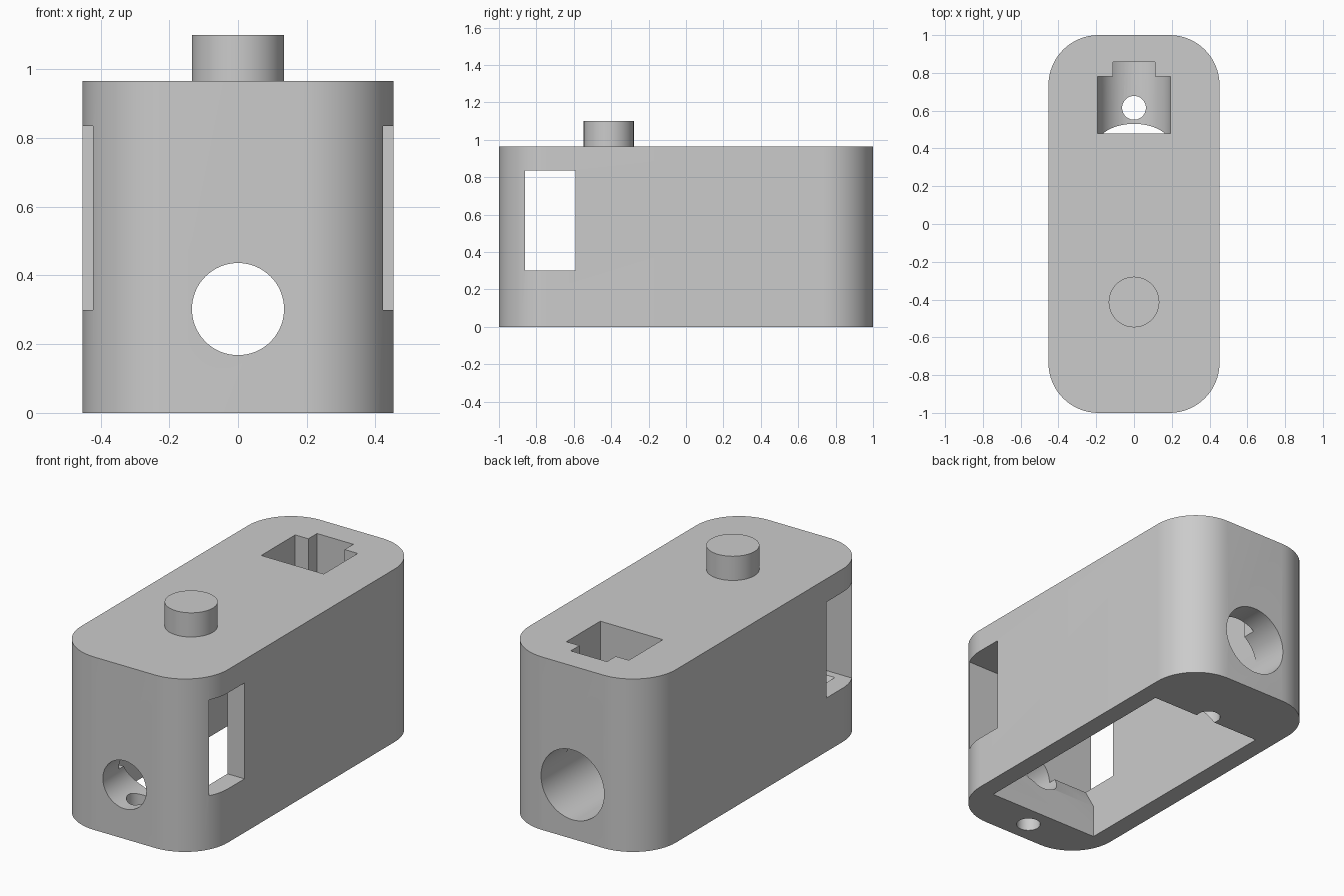
import bpy
import bmesh
import math
from mathutils import Matrix, Vector

cube = bpy.data.objects.get("Cube")
if cube:
    bpy.data.objects.remove(cube, do_unlink=True)

grey = bpy.data.materials.new("plain_grey")
grey.use_nodes = True
COLOUR = (0.6, 0.6, 0.6, 1)
grey.diffuse_color = COLOUR
grey.node_tree.nodes["Principled BSDF"].inputs["Base Color"].default_value = COLOUR


def make(name, bm):
    bmesh.ops.recalc_face_normals(bm, faces=bm.faces)
    mesh = bpy.data.meshes.new(name)
    bm.to_mesh(mesh)
    bm.free()
    mesh.materials.append(grey)
    obj = bpy.data.objects.new(name, mesh)
    bpy.context.collection.objects.link(obj)
    return obj


def prism(name, points, offset):
    """Extrude a closed outline along an offset."""
    bm = bmesh.new()
    face = bm.faces.new([bm.verts.new(p) for p in points])
    out = bmesh.ops.extrude_face_region(bm, geom=[face])
    verts = [g for g in out["geom"] if isinstance(g, bmesh.types.BMVert)]
    bmesh.ops.translate(bm, verts=verts, vec=Vector(offset))
    return make(name, bm)


def box(name, x, y, z):
    outline = [(x[0], y[0], z[0]), (x[1], y[0], z[0]), (x[1], y[1], z[0]), (x[0], y[1], z[0])]
    return prism(name, outline, (0, 0, z[1] - z[0]))


def rod(name, radius, start, end):
    """Cylinder between two points."""
    start, end = Vector(start), Vector(end)
    axis = end - start
    bm = bmesh.new()
    bmesh.ops.create_cone(bm, cap_ends=True, segments=64, radius1=radius, radius2=radius, depth=axis.length)
    turn = axis.to_track_quat("Z", "Y").to_matrix().to_4x4()
    bmesh.ops.transform(bm, verts=bm.verts, matrix=Matrix.Translation((start + end) / 2) @ turn)
    return make(name, bm)


def smooth(obj):
    bpy.ops.object.select_all(action="DESELECT")
    obj.select_set(True)
    bpy.context.view_layer.objects.active = obj
    bpy.ops.object.shade_smooth_by_angle(angle=math.radians(30))


# Rounded outer shell
HALF_X, HALF_Y, HEIGHT, CORNER = 0.453, 1.0, 0.965, 0.265
STEPS = 16
outline = []
for quarter, (sx, sy) in enumerate([(1, 1), (-1, 1), (-1, -1), (1, -1)]):
    for i in range(STEPS + 1):
        a = math.pi / 2 * (quarter + i / STEPS)
        outline.append((sx * (HALF_X - CORNER) + CORNER * math.cos(a),
                        sy * (HALF_Y - CORNER) + CORNER * math.sin(a), 0))
housing = prism("housing", outline, (0, 0, HEIGHT))

# Cavity open at the bottom, with a slanted back wall and a slanted lip in front
TOP = 0.835
SLANT = math.tan(math.radians(30))
low, back = -0.1, 0.592
profile = [(-0.75, low), (back, low), (back, 0), (back - SLANT * TOP, TOP),
           (-0.75, TOP), (-0.816, 0.3), (-0.75, 0.185)]
cutters = [
    prism("cavity_cutter", [(-0.348, y, z) for y, z in profile], (0.696, 0, 0)),
    # Cross slot forming both side windows
    box("side_window_cutter", (-0.6, 0.6), (-0.86, -0.59), (0.3, TOP)),
    # Front and back bores
    rod("front_bore_cutter", 0.134, (0, -1.1, 0.302), (0, -0.6, 0.302)),
    rod("back_bore_cutter", 0.195, (0, 0.2, 0.302), (0, 1.1, 0.302)),
    # Top pocket with its rear notch
    box("pocket_cutter", (-0.193, 0.193), (0.48, 0.78), (0.302, 1.1)),
    box("notch_cutter", (-0.112, 0.112), (0.7, 0.857), (0.302, 1.1)),
    # Screw holes in the floor
    rod("front_screw_cutter", 0.063, (0, -0.874, -0.1), (0, -0.874, 0.25)),
    rod("back_screw_cutter", 0.063, (0, 0.615, -0.1), (0, 0.615, 0.25)),
]
for cutter in cutters:
    cutter.hide_render = True
    cut = housing.modifiers.new(cutter.name, "BOOLEAN")
    cut.operation = "DIFFERENCE"
    cut.solver = "EXACT"
    cut.object = cutter

# Bake the cuts and drop the cutters
graph = bpy.context.evaluated_depsgraph_get()
baked = bpy.data.meshes.new_from_object(housing.evaluated_get(graph))
housing.modifiers.clear()
housing.data = baked
baked.materials.clear()
baked.materials.append(grey)
for poly in baked.polygons:
    poly.material_index = 0
for cutter in cutters:
    bpy.data.objects.remove(cutter, do_unlink=True)
smooth(housing)

# Round peg on top
peg = rod("top_peg", 0.134, (0, -0.413, HEIGHT - 0.02), (0, -0.413, 1.1))
smooth(peg)
